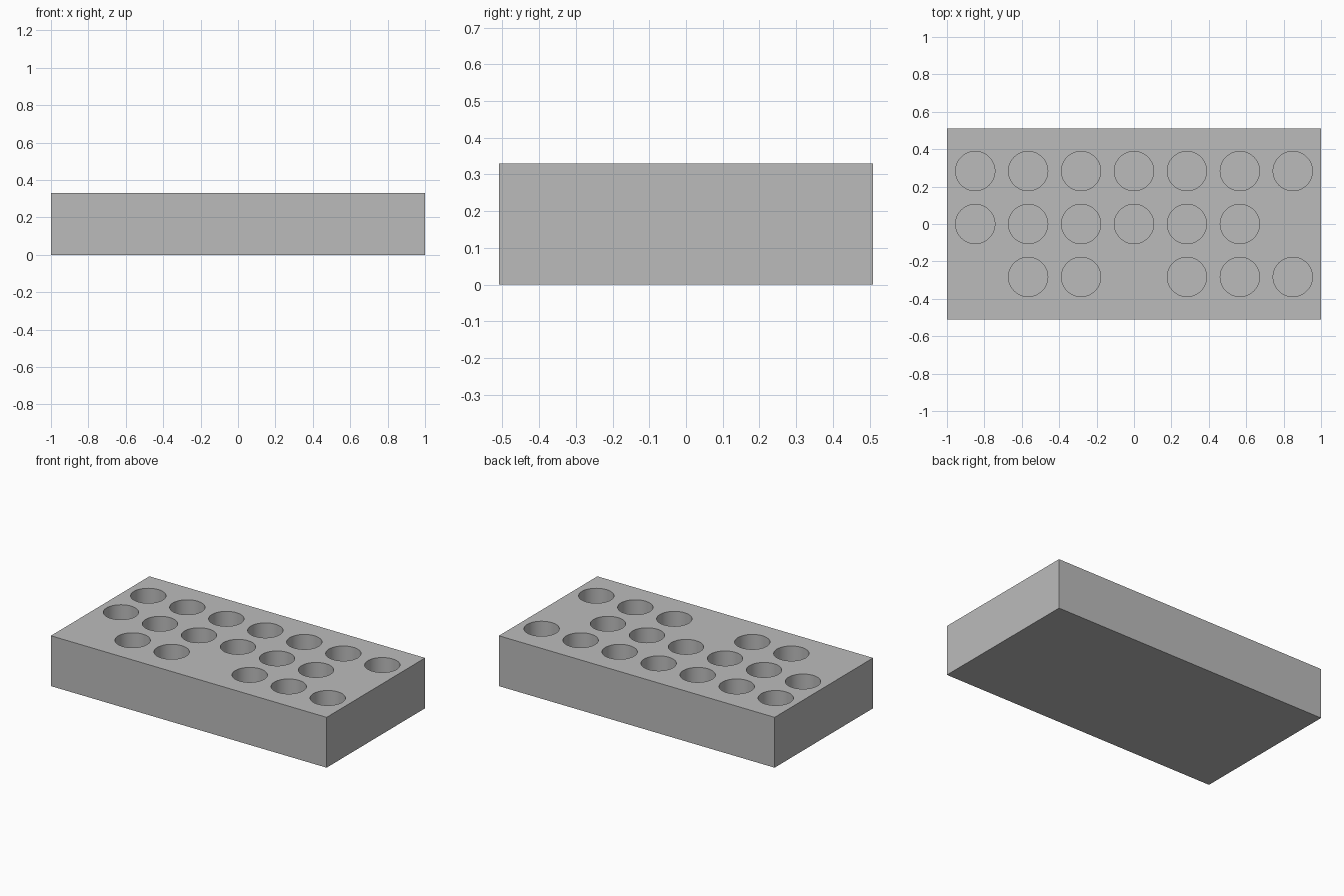
import bpy
import bmesh
from mathutils import Matrix

if "Cube" in bpy.data.objects:
    bpy.data.objects.remove(bpy.data.objects["Cube"], do_unlink=True)

WIDTH, DEPTH, HEIGHT = 2.0, 1.02, 0.33
PITCH, RADIUS, FLOOR = 0.283, 0.105, 0.05
ROWS = [".XX.XXX", "XXXXXX.", "XXXXXXX"]  # front to back, X marks a well

grey = bpy.data.materials.new("plain grey")
grey.use_nodes = True
colour = (0.5, 0.5, 0.5, 1)
grey.diffuse_color = colour
grey.node_tree.nodes["Principled BSDF"].inputs["Base Color"].default_value = colour


def make_object(name, bm):
    mesh = bpy.data.meshes.new(name)
    bm.to_mesh(mesh)
    bm.free()
    mesh.materials.append(grey)
    obj = bpy.data.objects.new(name, mesh)
    bpy.context.collection.objects.link(obj)
    return obj


# Solid block
bm = bmesh.new()
bmesh.ops.create_cube(bm, size=1, matrix=Matrix.Translation((0, 0, HEIGHT / 2))
                      @ Matrix.Diagonal((WIDTH, DEPTH, HEIGHT, 1)))
block = make_object("rack_block", bm)

# Cylinders that cut the blind wells
bm = bmesh.new()
for r, row in enumerate(ROWS):
    for c, mark in enumerate(row):
        if mark == "X":
            place = Matrix.Translation(((c - 3) * PITCH, (r - 1) * PITCH, FLOOR + HEIGHT / 2))
            bmesh.ops.create_cone(bm, cap_ends=True, segments=64, radius1=RADIUS,
                                  radius2=RADIUS, depth=HEIGHT, matrix=place)
cutter = make_object("well_cutter", bm)
cutter.hide_render = True

# Cut the wells, then drop the cutter
cut = block.modifiers.new("wells", "BOOLEAN")
cut.operation = "DIFFERENCE"
cut.solver = "EXACT"
cut.object = cutter
bpy.ops.object.select_all(action="DESELECT")
block.select_set(True)
bpy.context.view_layer.objects.active = block
bpy.ops.object.modifier_apply(modifier=cut.name)
bpy.data.objects.remove(cutter, do_unlink=True)

bpy.ops.object.shade_smooth_by_angle()
